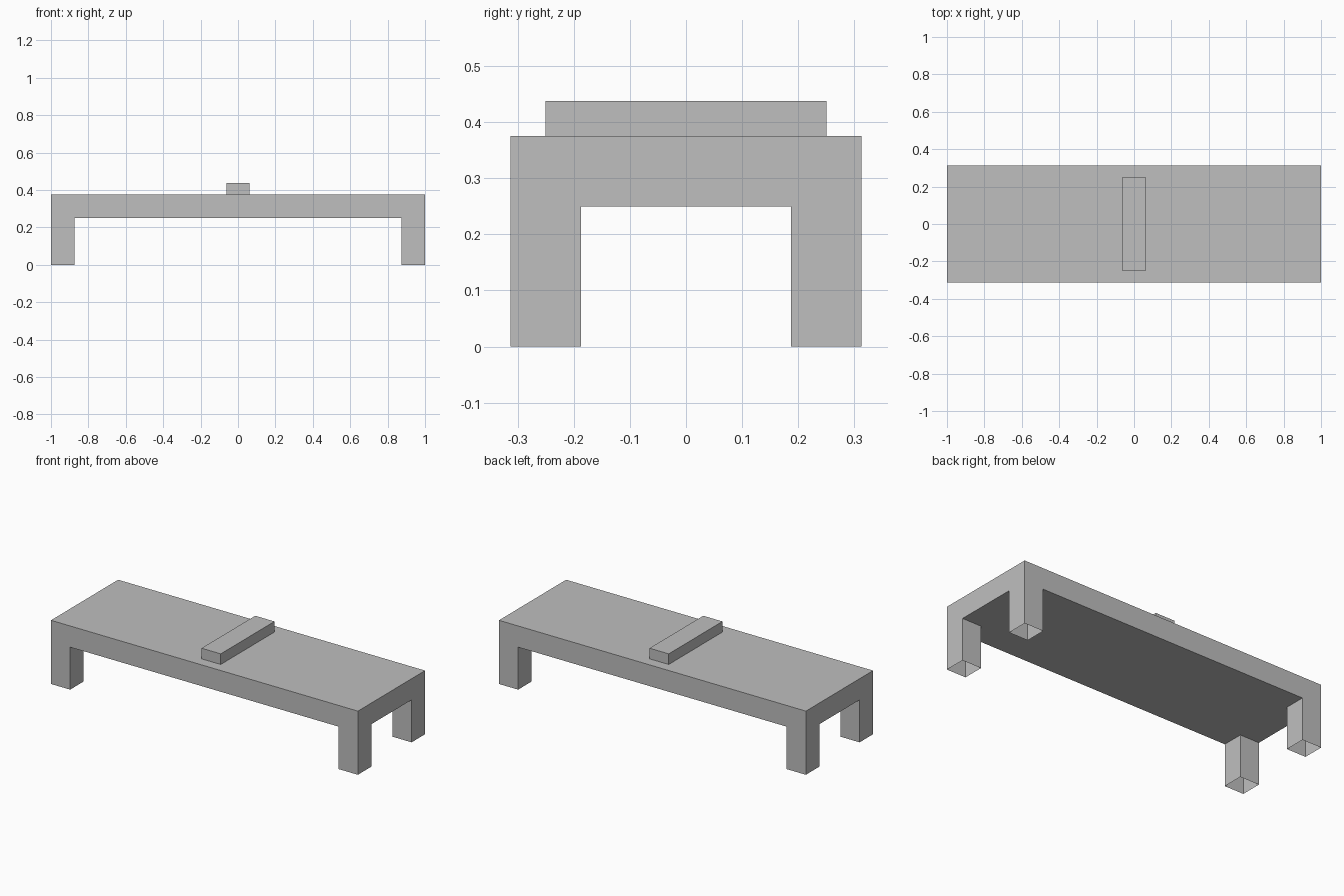
import bpy
import bmesh
from mathutils import Matrix, Vector

cube = bpy.data.objects.get("Cube")
if cube:
    bpy.data.objects.remove(cube, do_unlink=True)

# Single flat grey
grey = bpy.data.materials.new("light grey")
grey.use_nodes = True
grey.diffuse_color = (0.52, 0.52, 0.52, 1)
grey.node_tree.nodes["Principled BSDF"].inputs["Base Color"].default_value = grey.diffuse_color


def box(name, size, centre, open_ends=False):
    """Box by size and centre; open_ends leaves out the top and bottom faces."""
    bm = bmesh.new()
    matrix = Matrix.Translation(centre) @ Matrix.Diagonal((*size, 1))
    bmesh.ops.create_cube(bm, size=1, matrix=matrix)
    bm.normal_update()
    if open_ends:
        ends = [f for f in bm.faces if abs(f.normal.z) > 0.5]
        bmesh.ops.delete(bm, geom=ends, context='FACES_ONLY')
    mesh = bpy.data.meshes.new(name)
    bm.to_mesh(mesh)
    bm.free()
    mesh.materials.append(grey)
    obj = bpy.data.objects.new(name, mesh)
    bpy.context.scene.collection.objects.link(obj)
    return obj


LENGTH, DEPTH, T = 2.0, 0.625, 0.125   # T: slab thickness and leg width
LEG_HEIGHT = 0.25

# Table top
box("table_top", (LENGTH, DEPTH, T), Vector((0, 0, LEG_HEIGHT + T / 2)))

# Raised strip across the middle
box("centre_strip", (T, 0.5, T / 2), Vector((0, 0, LEG_HEIGHT + T * 1.25)))

# Four hollow legs, flush with the corners and open at the foot
for side, sx in (("left", 1), ("right", -1)):
    for end, sy in (("front", -1), ("back", 1)):
        centre = Vector((sx * (LENGTH - T) / 2, sy * (DEPTH - T) / 2, LEG_HEIGHT / 2))
        box(f"{end}_{side}_leg", (T, T, LEG_HEIGHT), centre, open_ends=True)
